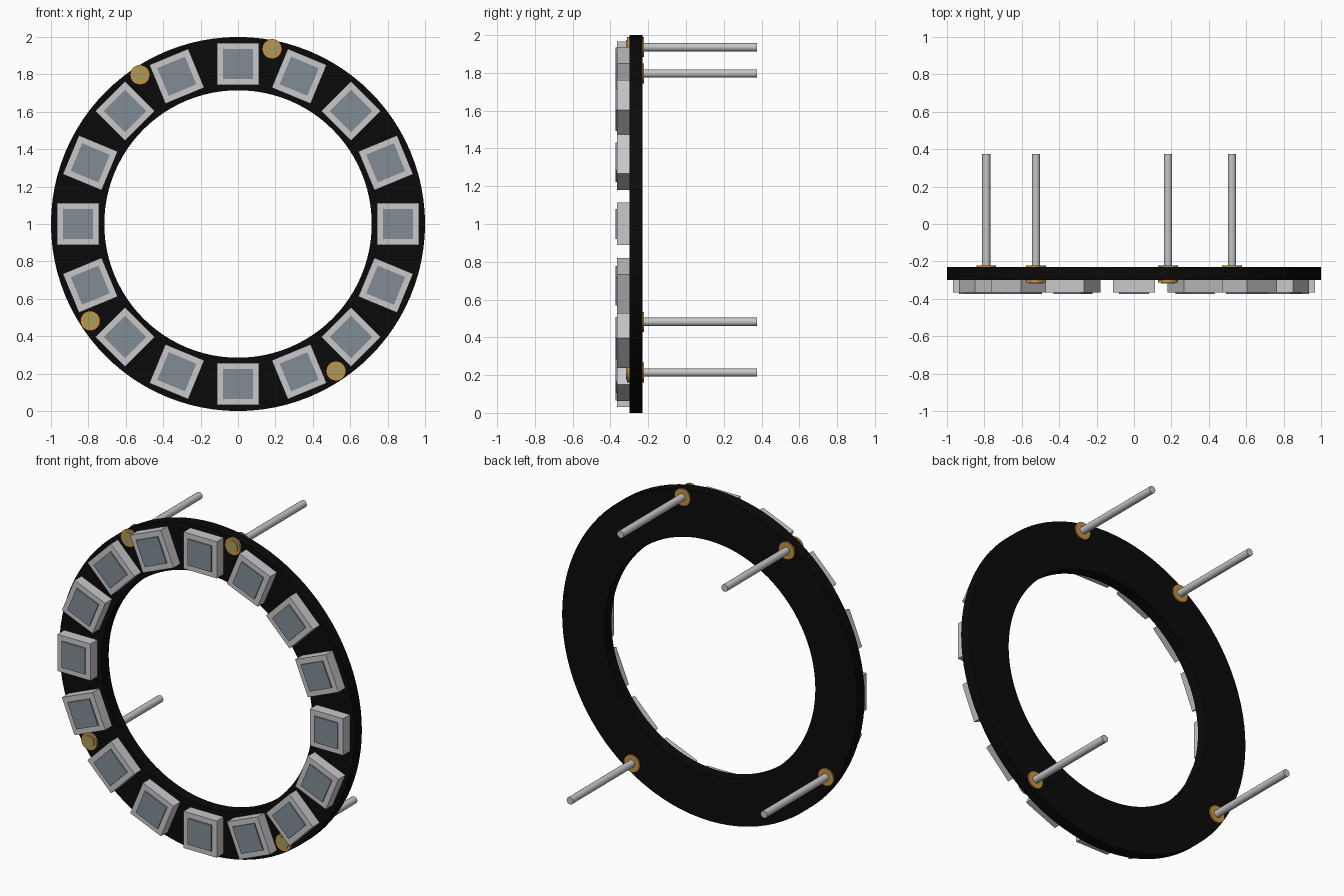
import bpy, bmesh, math
from mathutils import Matrix, Vector

cube = bpy.data.objects.get("Cube")
if cube:
    bpy.data.objects.remove(cube, do_unlink=True)


def material(name, rgb, rough=0.5):
    m = bpy.data.materials.new(name)
    m.use_nodes = True
    m.diffuse_color = (*rgb, 1)
    bsdf = m.node_tree.nodes["Principled BSDF"]
    bsdf.inputs["Base Color"].default_value = (*rgb, 1)
    bsdf.inputs["Roughness"].default_value = rough
    return m


BLACK = material("board black", (0.003, 0.003, 0.003))
SHELL = material("housing light grey", (0.58, 0.58, 0.60))
LENS = material("lens blue grey", (0.22, 0.26, 0.30))
GOLD = material("pad gold", (0.56, 0.29, 0.05))
OLIVE = material("solder olive", (0.40, 0.33, 0.11))
STEEL = material("pin steel", (0.56, 0.56, 0.58))

CENTRE = Vector((0, 0, 1))          # middle of the ring
FACE, BACK = -0.30, -0.23           # front and back of the board


def finish(name, bm, mat, smooth=False):
    bmesh.ops.recalc_face_normals(bm, faces=bm.faces)
    mesh = bpy.data.meshes.new(name)
    bm.to_mesh(mesh)
    bm.free()
    mesh.materials.append(mat)
    obj = bpy.data.objects.new(name, mesh)
    bpy.context.collection.objects.link(obj)
    if smooth:
        bpy.ops.object.select_all(action="DESELECT")
        obj.select_set(True)
        bpy.context.view_layer.objects.active = obj
        bpy.ops.object.shade_smooth_by_angle(angle=math.radians(35))
    return obj


def rod(name, x, z, y0, y1, radius, mat, sides=24):
    """Cylinder running along y from y0 to y1."""
    bm = bmesh.new()
    place = Matrix.Translation((x, (y0 + y1) / 2, z)) @ Matrix.Rotation(math.pi / 2, 4, "X")
    bmesh.ops.create_cone(bm, cap_ends=True, segments=sides, radius1=radius,
                          radius2=radius, depth=y1 - y0, matrix=place)
    return finish(name, bm, mat, smooth=True)


def block(name, angle, radius, size, y0, y1, mat):
    """Square block on the ring, turned to face the ring centre."""
    bm = bmesh.new()
    place = (Matrix.Translation(CENTRE) @ Matrix.Rotation(angle, 4, "Y")
             @ Matrix.Translation((0, (y0 + y1) / 2, radius))
             @ Matrix.Diagonal((size, y1 - y0, size, 1)))
    bmesh.ops.create_cube(bm, size=1, matrix=place)
    return finish(name, bm, mat)


# Ring board: rectangular section swept around the y axis
bm = bmesh.new()
section = [(0.715, FACE), (1.0, FACE), (1.0, BACK), (0.715, BACK)]
verts = [bm.verts.new((r, y, 1)) for r, y in section]
edges = [bm.edges.new((verts[i], verts[(i + 1) % 4])) for i in range(4)]
bmesh.ops.spin(bm, geom=verts + edges, cent=CENTRE, axis=(0, 1, 0),
               angle=math.tau, steps=96, use_duplicate=False)
bmesh.ops.remove_doubles(bm, verts=bm.verts, dist=1e-4)
finish("ring_board", bm, BLACK, smooth=True)

# Sixteen lamps, each a housing with a slightly raised lens
for i in range(16):
    a = math.tau * i / 16
    block(f"lamp_housing_{i + 1}", a, 0.855, 0.225, FACE, -0.366, SHELL)
    block(f"lamp_lens_{i + 1}", a, 0.855, 0.16, -0.366, -0.374, LENS)

# Four pins with gold pads on both sides and a solder cap in front
pins = {
    "upper_left": (0.182, 1.936),
    "upper_right": (-0.524, 1.797),
    "lower_right": (-0.79, 0.482),
    "lower_left": (0.524, 0.214),
}
for side, (x, z) in pins.items():
    rod(f"{side}_front_pad", x, z, -0.313, FACE + 0.001, 0.053, GOLD)
    rod(f"{side}_solder_cap", x, z, -0.318, -0.312, 0.037, OLIVE)
    rod(f"{side}_back_pad", x, z, BACK - 0.001, -0.222, 0.053, GOLD)
    rod(f"{side}_pin", x, z, -0.31, 0.375, 0.022, STEEL, 16)
